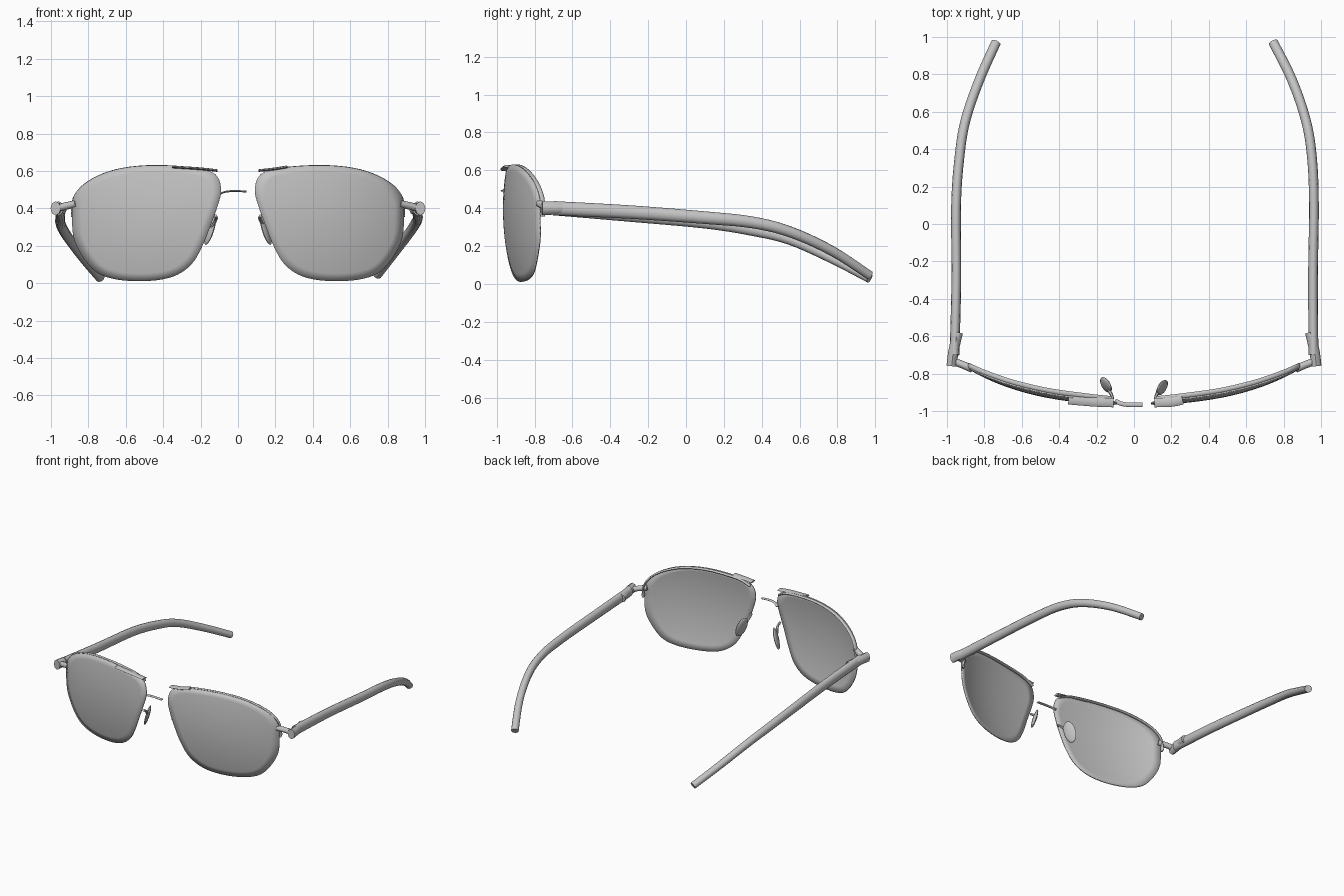
import bpy, bmesh, math
from mathutils import Vector

cube = bpy.data.objects.get("Cube")
if cube:
    bpy.data.objects.remove(cube)

grey = bpy.data.materials.new("plain_grey")
grey.use_nodes = True
GREY = (0.55, 0.55, 0.55, 1)
grey.diffuse_color = GREY
grey.node_tree.nodes["Principled BSDF"].inputs["Base Color"].default_value = GREY


def finish(name, bm, angle=50):
    bmesh.ops.recalc_face_normals(bm, faces=bm.faces)
    mesh = bpy.data.meshes.new(name)
    bm.to_mesh(mesh)
    bm.free()
    mesh.materials.append(grey)
    ob = bpy.data.objects.new(name, mesh)
    bpy.context.collection.objects.link(ob)
    bpy.ops.object.select_all(action='DESELECT')
    ob.select_set(True)
    bpy.context.view_layer.objects.active = ob
    bpy.ops.object.shade_smooth_by_angle(angle=math.radians(angle))
    return ob


def spline(points, closed=False, steps=5):
    """Smooth path through the points."""
    pts = [Vector(p) for p in points]
    n = len(pts)
    get = (lambda i: pts[i % n]) if closed else (lambda i: pts[max(0, min(n - 1, i))])
    out = []
    for i in range(n if closed else n - 1):
        a, b, c, d = (get(i + k) for k in (-1, 0, 1, 2))
        for s in range(steps):
            t = s / steps
            out.append(0.5 * (2 * b + (c - a) * t + (2 * a - 5 * b + 4 * c - d) * t * t
                              + (3 * b - a - 3 * c + d) * t ** 3))
    if not closed:
        out.append(pts[-1])
    return out


def tube(name, points, width, height, sides=10, taper=1.0):
    """Elliptical bar swept along a path, its height shrinking by the taper."""
    path = spline(points)
    bm = bmesh.new()
    rings = []
    for i, p in enumerate(path):
        tan = (path[min(i + 1, len(path) - 1)] - path[max(i - 1, 0)]).normalized()
        side = tan.cross(Vector((0, 0, 1))).normalized()
        up = side.cross(tan)
        f = 1 + (taper - 1) * i / (len(path) - 1)
        rings.append([bm.verts.new(p + side * math.cos(a) * width / 2
                                   + up * math.sin(a) * height / 2 * f)
                      for a in (math.tau * k / sides for k in range(sides))])
    for r, q in zip(rings, rings[1:]):
        for k in range(sides):
            j = (k + 1) % sides
            bm.faces.new((r[k], r[j], q[j], q[k]))
    bm.faces.new(rings[0])
    bm.faces.new(rings[-1])
    return finish(name, bm)


def lens_y(x, z):
    """Wrapped front surface shared by lens and rim."""
    return -0.965 + 0.16 * x ** 2 + 0.11 * x ** 4 + 0.33 * (z - 0.38) ** 2


OUTLINE = [(0.09, 0.50), (0.12, 0.58), (0.22, 0.615), (0.45, 0.63), (0.65, 0.608),
           (0.80, 0.545), (0.875, 0.46), (0.885, 0.36), (0.87, 0.22), (0.78, 0.08),
           (0.67, 0.025), (0.50, 0.012), (0.35, 0.035), (0.25, 0.10), (0.19, 0.20),
           (0.15, 0.30), (0.11, 0.41)]


def lens(name, s):
    edge = spline([(s * x, 0, z) for x, z in OUTLINE], closed=True)
    mid = Vector((s * 0.5, 0, 0.34))
    bm = bmesh.new()

    def vert(p):
        return bm.verts.new((p.x, lens_y(p.x, p.z), p.z))

    centre = vert(mid)
    rings = [[vert(mid.lerp(p, k / 8)) for p in edge] for k in range(1, 9)]
    n = len(edge)
    for k in range(n):
        j = (k + 1) % n
        bm.faces.new((centre, rings[0][k], rings[0][j]))
        for r, q in zip(rings, rings[1:]):
            bm.faces.new((r[k], q[k], q[j], r[j]))
    ob = finish(name, bm)
    mod = ob.modifiers.new("thickness", 'SOLIDIFY')
    mod.thickness = 0.008
    mod.offset = 0


for s, label in ((1, "left"), (-1, "right")):
    lens(label + "_lens", s)

    # Rim behind the top and upper outer edge
    rim = [(s * x, lens_y(x, z) + 0.016, z - 0.005) for x, z in OUTLINE[1:8]]
    tube(label + "_rim", rim, 0.026, 0.014, 8)

    # Brow tab near the nose
    end = 0.26 if s > 0 else 0.35
    tube(label + "_brow_tab", [(s * 0.11, -0.955, 0.602), (s * 0.2, -0.952, 0.612),
                               (s * end, -0.94, 0.622)], 0.05, 0.014, 8)

    # Endpiece joining the rim to the hinge
    tube(label + "_endpiece", [(s * 0.865, -0.775, 0.425), (s * 0.91, -0.755, 0.415),
                               (s * 0.95, -0.74, 0.405)], 0.04, 0.04, 8)
    tube(label + "_hinge", [(s * 0.975, -0.76, 0.40), (s * 0.965, -0.68, 0.40),
                            (s * 0.942, -0.58, 0.395)], 0.055, 0.075, 8, 0.8)

    # Temple arm, the right one sitting slightly lower and leaning inward
    drop, lean = (0, 0) if s > 0 else (0.04, 0.018)
    arm = [(0.96, -0.70, 0.40, 0), (0.957, -0.30, 0.38, 0.4), (0.962, 0.10, 0.35, 0.6),
           (0.952, 0.35, 0.325, 1), (0.92, 0.55, 0.275, 1), (0.845, 0.77, 0.175, 1),
           (0.745, 0.97, 0.045, 0.4)]
    tube(label + "_temple",
         [(s * (x - lean * d), y, z - drop * d) for x, y, z, d in arm],
         0.052, 0.075, 12, 0.65)

    # Nose pad and its bent wire
    depth = -0.875 if s > 0 else -0.86
    pad = bmesh.new()
    bmesh.ops.create_uvsphere(pad, u_segments=12, v_segments=8, radius=1)
    for v in pad.verts:
        x, y, z = v.co.x * 0.015, v.co.y * 0.042, v.co.z * 0.075
        v.co = (s * (0.15 + x - 0.3 * z + 0.4 * y), depth + y, 0.28 + z)
    finish(label + "_nose_pad", pad)
    tube(label + "_pad_wire", [(s * 0.12, -0.95, 0.36), (s * 0.118, -0.92, 0.34),
                               (s * 0.14, -0.88, 0.30)], 0.018, 0.018, 6)

# Bridge stub reaching from the right lens
tube("bridge", [(-0.10, -0.945, 0.475), (-0.07, -0.96, 0.488), (-0.02, -0.967, 0.493),
                (0.045, -0.967, 0.49)], 0.024, 0.01, 8)
